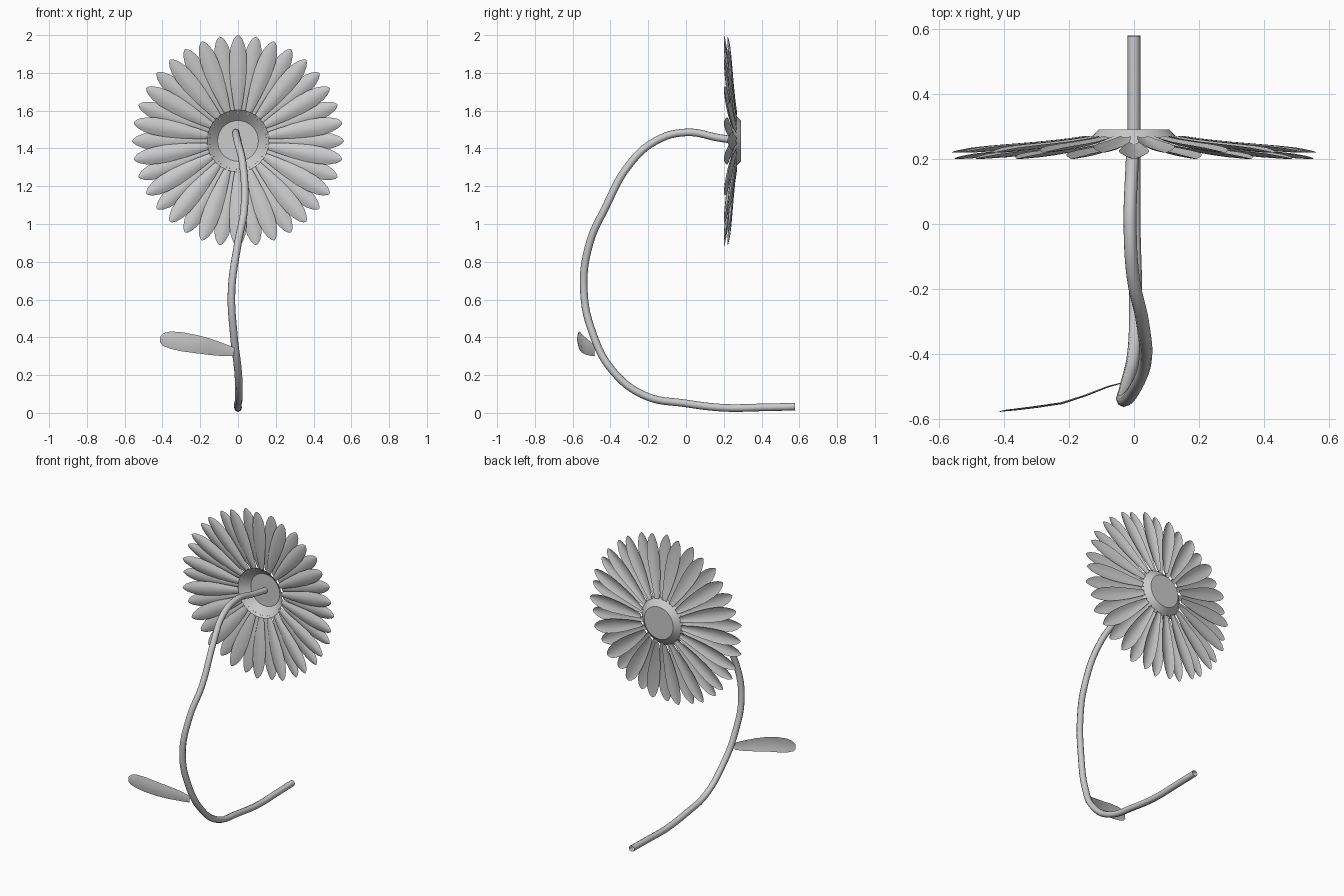
import bpy, bmesh, math
from mathutils import Matrix, Vector

cube = bpy.data.objects.get("Cube")
if cube:
    bpy.data.objects.remove(cube, do_unlink=True)

GREY = (0.6, 0.6, 0.6, 1)
grey = bpy.data.materials.new("plain grey")
grey.use_nodes = True
grey.diffuse_color = GREY
grey.node_tree.nodes["Principled BSDF"].inputs["Base Color"].default_value = GREY

HEAD = Vector((0, 0, 1.44))


def finish(name, bm, angle):
    """Turn a bmesh into a shaded object."""
    mesh = bpy.data.meshes.new(name)
    bm.to_mesh(mesh)
    bm.free()
    obj = bpy.data.objects.new(name, mesh)
    bpy.context.collection.objects.link(obj)
    mesh.materials.append(grey)
    shade(obj, angle)
    return obj


def shade(obj, angle):
    bpy.ops.object.select_all(action='DESELECT')
    obj.select_set(True)
    bpy.context.view_layer.objects.active = obj
    bpy.ops.object.shade_smooth_by_angle(angle=math.radians(angle))


def add_blade(bm, stations, side, cup, matrix=Matrix()):
    """Cupped sheet along (centre, half width) stations; cup lifts its edges."""
    widest = max(w for _, w in stations)
    rows = []
    for centre, w in stations:
        row = []
        for t in (-1, -0.5, 0, 0.5, 1):
            lift = cup * (t * t * w / widest)
            row.append(bm.verts.new(matrix @ (Vector(centre) + side * (t * w) + lift)))
        rows.append(row)
    for a, b in zip(rows, rows[1:]):
        for i in range(len(a) - 1):
            bm.faces.new((a[i], a[i + 1], b[i + 1], b[i]))


# Petals: two staggered rings of eighteen, given as radius, setback, half width
PETAL = [(0.15, 0.046, 0.016), (0.22, 0.032, 0.028), (0.3, 0.02, 0.039),
         (0.38, 0.011, 0.046), (0.45, 0.005, 0.046), (0.5, 0.002, 0.038),
         (0.535, 0, 0.025), (0.553, 0, 0.012), (0.56, 0, 0.002)]
for name, depth, offset in (("front_petals", 0.2, 0), ("back_petals", 0.219, 10)):
    bm = bmesh.new()
    stations = [((0, depth + y, r), w) for r, y, w in PETAL]
    for i in range(18):
        turn = Matrix.Rotation(math.radians(20 * i + offset), 4, 'Y')
        add_blade(bm, stations, Vector((1, 0, 0)), Vector((0, 0.016, 0)),
                  Matrix.Translation(HEAD) @ turn)
    finish(name, bm, 60)

# Flower centre: flat disc with a sloping rim, open underneath
bm = bmesh.new()
bmesh.ops.create_circle(bm, cap_ends=True, segments=32, radius=0.108)
inner = bm.edges[:]
ring = bmesh.ops.extrude_edge_only(bm, edges=inner)["geom"]
for v in (g for g in ring if isinstance(g, bmesh.types.BMVert)):
    v.co *= 0.165 / 0.108
    v.co.z = -0.055
bm.transform(Matrix.Translation(HEAD + Vector((0, 0.29, 0))) @ Matrix.Rotation(-math.pi / 2, 4, 'X'))
bmesh.ops.recalc_face_normals(bm, faces=bm.faces[:])
finish("flower_centre", bm, 30)

# Leaf: broad sheet growing from the lower stem
bm = bmesh.new()
LEAF = [((-0.02, -0.485, 0.322), 0.022), ((-0.08, -0.502, 0.335), 0.034),
        ((-0.15, -0.53, 0.35), 0.043), ((-0.22, -0.553, 0.364), 0.048),
        ((-0.3, -0.565, 0.377), 0.05), ((-0.36, -0.572, 0.386), 0.045),
        ((-0.395, -0.575, 0.389), 0.034), ((-0.412, -0.577, 0.39), 0.016)]
add_blade(bm, LEAF, Vector((0.08, 0, 1)), Vector((0, 0.006, 0)))
finish("leaf", bm, 60)

# Stem: round tube along a smooth path
PATH = [(0, 0.578, 0.033), (0, 0.4, 0.029), (0, 0.2, 0.027), (0, 0, 0.05),
        (0.005, -0.22, 0.092), (0, -0.39, 0.225), (-0.022, -0.49, 0.41),
        (-0.034, -0.541, 0.65), (0, -0.51, 0.9), (0.033, -0.43, 1.08),
        (0.026, -0.3, 1.315), (-0.003, -0.16, 1.44), (-0.012, 0, 1.485),
        (-0.006, 0.18, 1.455), (0, 0.287, 1.44)]
curve = bpy.data.curves.new("stem", 'CURVE')
curve.dimensions = '3D'
curve.bevel_depth = 0.02
curve.bevel_resolution = 2
curve.resolution_u = 6
spline = curve.splines.new('BEZIER')
spline.bezier_points.add(len(PATH) - 1)
for point, co in zip(spline.bezier_points, PATH):
    point.co = co
    point.handle_left_type = point.handle_right_type = 'AUTO'
curve.materials.append(grey)
stem = bpy.data.objects.new("stem", curve)
bpy.context.collection.objects.link(stem)
bpy.ops.object.select_all(action='DESELECT')
stem.select_set(True)
bpy.context.view_layer.objects.active = stem
bpy.ops.object.convert(target='MESH')
shade(stem, 60)
